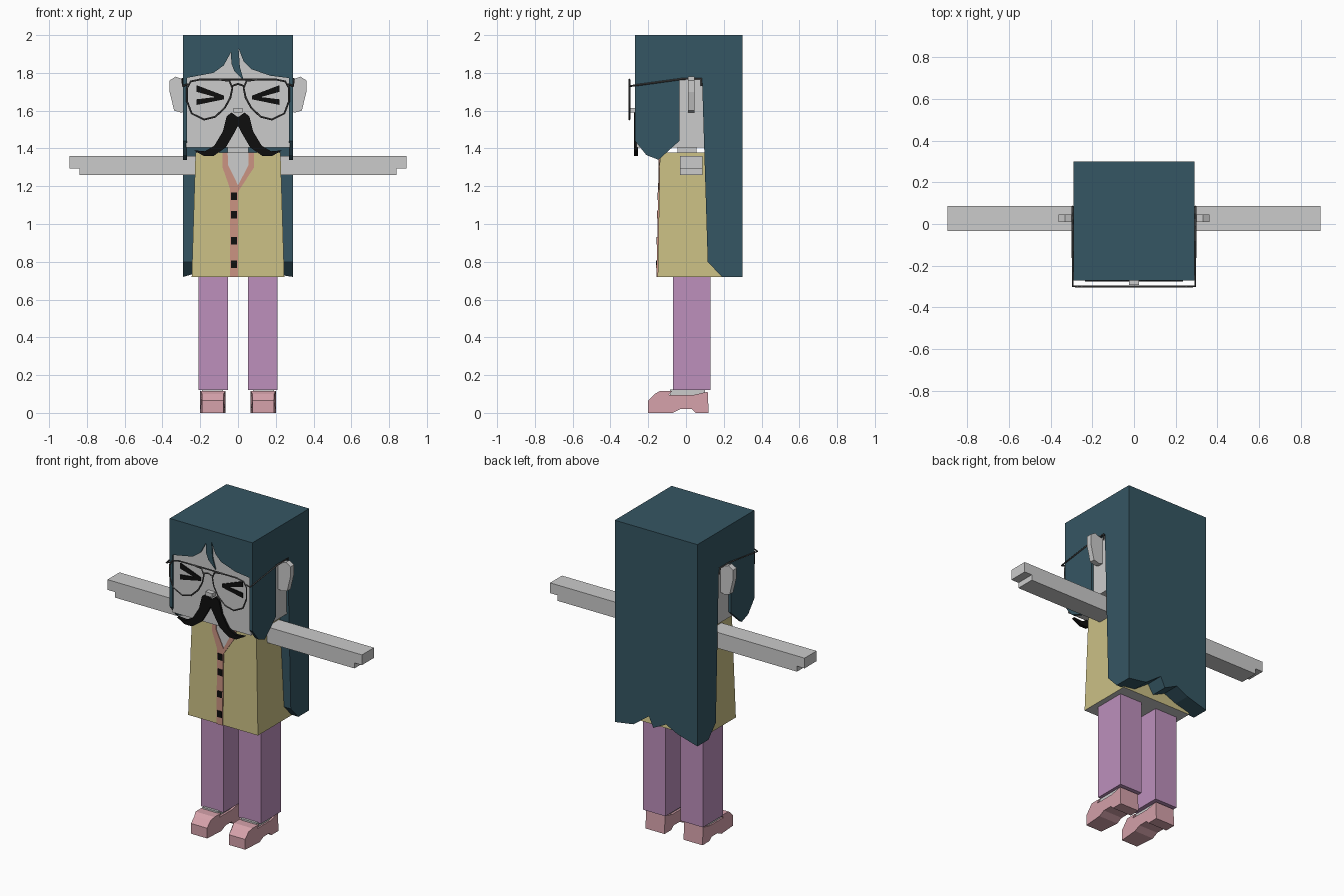
import bpy, bmesh
from mathutils import Vector

if "Cube" in bpy.data.objects:
    bpy.data.objects.remove(bpy.data.objects["Cube"])


def material(name, r, g, b):
    """Flat material from sRGB bytes."""
    col = [((c / 255 + 0.055) / 1.055) ** 2.4 for c in (r, g, b)] + [1]
    m = bpy.data.materials.new(name)
    m.use_nodes = True
    m.diffuse_color = col
    m.node_tree.nodes["Principled BSDF"].inputs["Base Color"].default_value = col
    return m


skin = material("grey skin", 203, 203, 203)
hair = material("dark teal hair", 53, 86, 99)
cloth = material("mustard cloth", 203, 192, 133)
trim = material("salmon trim", 201, 146, 129)
purple = material("purple trousers", 189, 144, 188)
pink = material("pink shoe", 214, 162, 171)
black = material("black", 14, 14, 14)
wire = material("dark grey wire", 78, 78, 78)


def finish(name, bm, *mats):
    bmesh.ops.recalc_face_normals(bm, faces=bm.faces)
    me = bpy.data.meshes.new(name)
    bm.to_mesh(me)
    bm.free()
    for m in mats:
        me.materials.append(m)
    ob = bpy.data.objects.new(name, me)
    bpy.context.collection.objects.link(ob)
    return ob


def prism_mesh(axis, pts, a, b):
    """Extrude an outline from a to b: axis y takes (x, z), axis x takes (y, z)."""
    bm = bmesh.new()
    put = (lambda p, d: (p[0], d, p[1])) if axis == "y" else (lambda p, d: (d, p[0], p[1]))
    near = [bm.verts.new(put(p, a)) for p in pts]
    far = [bm.verts.new(put(p, b)) for p in pts]
    bm.faces.new(near)
    bm.faces.new(far[::-1])
    n = len(pts)
    for i in range(n):
        j = (i + 1) % n
        bm.faces.new((near[j], near[i], far[i], far[j]))
    return bm


def prism(name, axis, pts, a, b, mat):
    return finish(name, prism_mesh(axis, pts, a, b), mat)


def box(name, x, y, z, mat):
    pts = [(x[0], z[0]), (x[1], z[0]), (x[1], z[1]), (x[0], z[1])]
    return prism(name, "y", pts, y[0], y[1], mat)


def flip(pts, s):
    return [(s * x, z) for x, z in pts]


def wire_path(name, pts, closed=False):
    cu = bpy.data.curves.new(name, "CURVE")
    cu.dimensions = "3D"
    cu.bevel_depth = 0.005
    cu.bevel_resolution = 0
    sp = cu.splines.new("POLY")
    sp.points.add(len(pts) - 1)
    for p, co in zip(sp.points, pts):
        p.co = (*co, 1)
    sp.use_cyclic_u = closed
    cu.materials.append(wire)
    bpy.context.collection.objects.link(bpy.data.objects.new(name, cu))


# Head and neck
box("head", (-0.275, 0.275), (-0.262, 0.12), (1.405, 1.96), skin)
box("neck", (-0.055, 0.055), (-0.045, 0.055), (1.3, 1.42), skin)
box("nose", (-0.024, 0.024), (-0.293, -0.25), (1.59, 1.615), skin)

# Hair: crown, fringe with a parted lock, and long back with ragged hem
box("hair_crown", (-0.29, 0.29), (-0.27, 0.3), (1.94, 2.0), hair)
hairline = [(-0.29, 1.77), (-0.13, 1.8), (-0.075, 1.84), (-0.037, 1.91), (-0.035, 1.85),
            (-0.02, 1.81), (0.03, 1.76), (0.01, 1.83), (0.003, 1.93), (0.03, 1.86),
            (0.07, 1.82), (0.17, 1.785), (0.29, 1.77)]
prism("hair_fringe", "y", hairline + [(0.29, 1.95), (-0.29, 1.95)], -0.27, -0.255, hair)

hem = [(-0.29, 0.72), (-0.15, 0.76), (-0.07, 0.8), (0.02, 0.755), (0.05, 0.82),
       (0.16, 0.74), (0.29, 0.72)]
bm = prism_mesh("y", hem + [(0.29, 1.95), (-0.29, 1.95)], 0.05, 0.3)
for co, no in (((0, 0.085, 1.77), (0, -0.97, -0.03)), ((0, 0.115, 0.8), (0, -0.08, -0.075))):
    bmesh.ops.bisect_plane(bm, geom=bm.verts[:] + bm.edges[:] + bm.faces[:],
                           plane_co=Vector(co), plane_no=Vector(no), clear_outer=True)
    bmesh.ops.holes_fill(bm, edges=[e for e in bm.edges if e.is_boundary])
finish("hair_back", bm, hair)

side_hair = [(-0.27, 1.95), (-0.27, 1.44), (-0.21, 1.365), (-0.145, 1.34), (-0.035, 1.44),
             (-0.035, 1.77), (0.1, 1.77), (0.1, 1.95)]
ear = [(0.26, 1.6), (0.3, 1.59), (0.338, 1.6), (0.362, 1.7), (0.362, 1.76),
       (0.33, 1.78), (0.29, 1.765), (0.26, 1.765)]
arm = [(0.2, 1.26), (0.84, 1.26), (0.84, 1.295), (0.893, 1.295), (0.893, 1.36), (0.2, 1.36)]
moustache = [(0, 1.565), (0.035, 1.59), (0.06, 1.57), (0.08, 1.49), (0.125, 1.415),
             (0.175, 1.385), (0.235, 1.39), (0.18, 1.36), (0.13, 1.36), (0.065, 1.405),
             (0.018, 1.485), (0, 1.52)]
eye = [(0.075, 1.68), (0.22, 1.735), (0.22, 1.7), (0.12, 1.672), (0.22, 1.66),
       (0.22, 1.63), (0.075, 1.66)]
lens = [(0.03, 1.72), (0.045, 1.757), (0.1, 1.765), (0.2, 1.765), (0.25, 1.755), (0.27, 1.72),
        (0.27, 1.65), (0.245, 1.585), (0.18, 1.553), (0.12, 1.568), (0.07, 1.615), (0.04, 1.67)]
shoe = [(-0.2, 0), (-0.2, 0.065), (-0.165, 0.1), (-0.14, 0.115), (-0.075, 0.115), (-0.09, 0.095),
        (0.04, 0.095), (0.115, 0.112), (0.12, 0), (0.05, 0), (0.03, 0.02), (-0.03, 0.02), (-0.07, 0)]

# Everything that comes in pairs
for side, s in (("left", 1), ("right", -1)):
    prism(side + "_side_hair", "x", side_hair, s * 0.27, s * 0.29, hair)
    prism(side + "_ear", "y", flip(ear, s), 0.01, 0.045, skin)
    prism(side + "_arm", "y", flip(arm, s), -0.033, 0.087, skin)
    prism(side + "_moustache", "y", flip(moustache, s), -0.276, -0.255, black)
    prism(side + "_eye", "y", flip(eye, s), -0.268, -0.26, black)
    box(side + "_trouser_leg", (s * 0.053, s * 0.21), (-0.07, 0.13), (0.12, 0.75), purple)
    box(side + "_foot", (s * 0.08, s * 0.19), (-0.085, 0.1), (0.05, 0.125), skin)
    bm = prism_mesh("x", shoe, s * 0.067, s * 0.2)
    for v in bm.verts:  # narrower toe
        if v.co.y < -0.15:
            v.co.x = s * 0.133 + (v.co.x - s * 0.133) * 0.85
    finish(side + "_shoe", bm, pink)

    # Spectacles: rim, hinge and temple with a hooked end
    wire_path(side + "_lens_rim", [(s * x, -0.3, z) for x, z in lens], True)
    wire_path(side + "_temple", [(s * 0.265, -0.3, 1.74), (s * 0.293, -0.298, 1.73),
                                 (s * 0.295, -0.02, 1.768), (s * 0.295, 0.08, 1.77),
                                 (s * 0.295, 0.083, 1.73)])
wire_path("spectacle_bar", [(-0.1, -0.3, 1.766), (0.1, -0.3, 1.766)])
wire_path("spectacle_bridge", [(-0.033, -0.3, 1.73), (0, -0.3, 1.742), (0.033, -0.3, 1.73)])

# Waistcoat: tapered block, bare underneath
bm = prism_mesh("y", [(-0.245, 0.72), (0.245, 0.72), (0.225, 1.378), (-0.225, 1.378)], -0.15, 0.2)
for v in bm.verts:
    if v.co.z > 1:
        v.co.y = -0.138 if v.co.y < 0 else 0.1
bm.normal_update()
for f in bm.faces:
    if f.calc_center_median().z < 0.73:
        f.material_index = 1
finish("waistcoat", bm, cloth, skin)


def front_plate(name, pts, lift, mat):
    """Thin plate lying on the leaning front of the waistcoat."""
    bm = prism_mesh("y", pts, -lift, 0.001)
    for v in bm.verts:
        v.co.y += -0.15 + 0.012 * (v.co.z - 0.72) / 0.658
    finish(name, bm, mat)


front_plate("open_neck", [(-0.055, 1.378), (0.055, 1.378), (0.055, 1.31), (0, 1.2), (-0.052, 1.31)],
            0.002, skin)
front_plate("left_collar", [(0.055, 1.378), (0.085, 1.378), (0.085, 1.3), (0, 1.17), (0, 1.205),
                            (0.055, 1.31)], 0.005, trim)
front_plate("right_collar_and_placket", [(-0.055, 1.378), (-0.082, 1.378), (-0.082, 1.3),
            (-0.043, 1.19), (-0.043, 0.72), (0, 0.72), (0, 1.205), (-0.052, 1.31)], 0.006, trim)
for i, z in enumerate((1.147, 1.05, 0.912, 0.787)):
    front_plate(f"button_{i + 1}", [(-0.037, z - 0.02), (-0.004, z - 0.02),
                                    (-0.004, z + 0.02), (-0.037, z + 0.02)], 0.0095, black)
